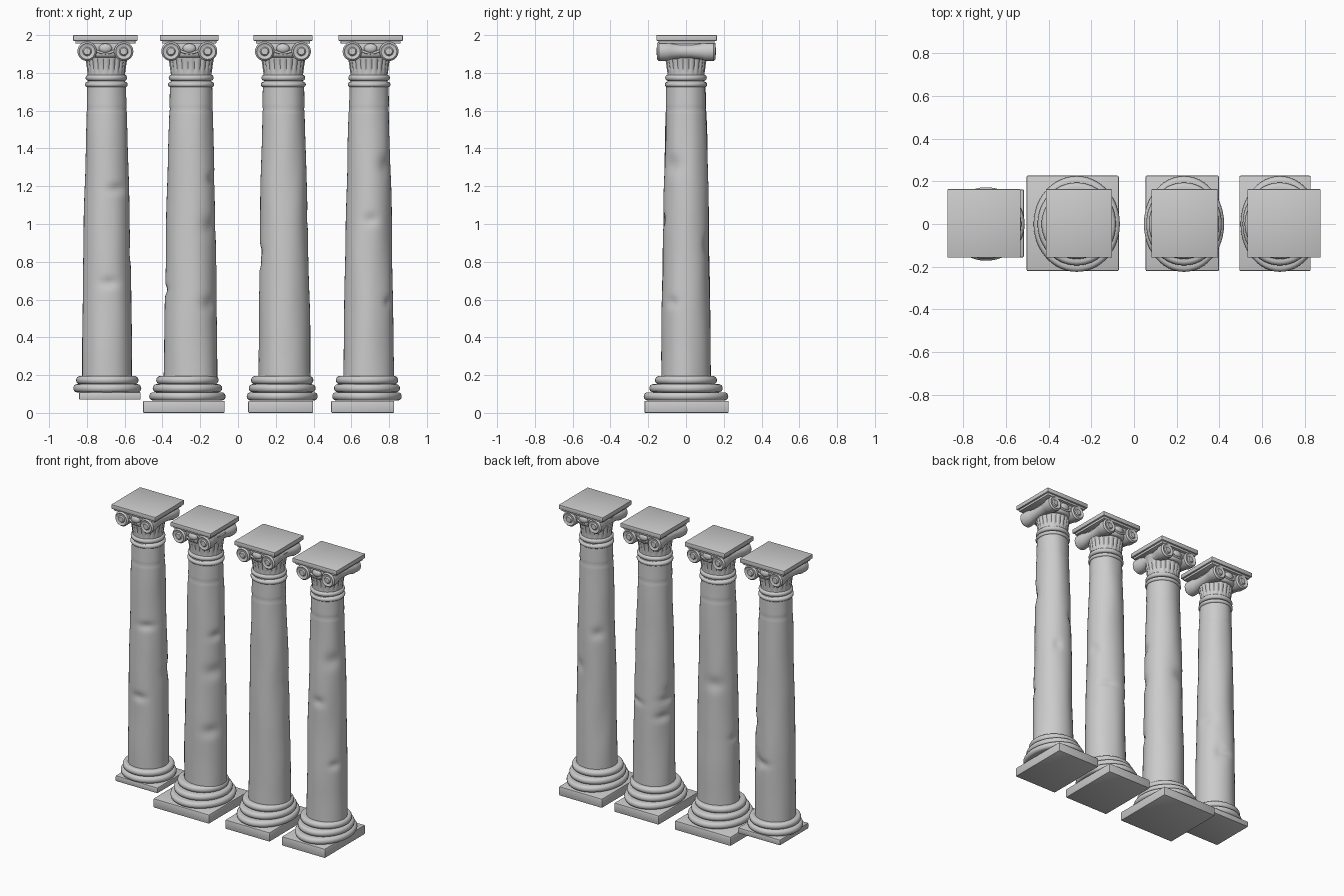
import bpy, bmesh, math, random
from mathutils import Vector, Matrix, noise

if "Cube" in bpy.data.objects:
    bpy.data.objects.remove(bpy.data.objects["Cube"])

random.seed(4)


def finish(name, bm, angle=40):
    bmesh.ops.recalc_face_normals(bm, faces=bm.faces)
    me = bpy.data.meshes.new(name)
    bm.to_mesh(me)
    bm.free()
    ob = bpy.data.objects.new(name, me)
    bpy.context.collection.objects.link(ob)
    bpy.ops.object.select_all(action='DESELECT')
    ob.select_set(True)
    bpy.context.view_layer.objects.active = ob
    bpy.ops.object.shade_smooth_by_angle(angle=math.radians(angle))
    return ob


def lathe(name, rings, seg=40, offset=None, matrix=None):
    """Rings are (z, centre x, radius x, radius y); offset(theta, z) moves the wall."""
    bm = bmesh.new()
    loops = []
    for z, cx, rx, ry in rings:
        loop = []
        for i in range(seg):
            t = math.tau * i / seg
            d = offset(t, z) if offset else 0
            loop.append(bm.verts.new((cx + (rx + d) * math.cos(t), (ry + d) * math.sin(t), z)))
        loops.append(loop)
    for a, b in zip(loops, loops[1:]):
        for i in range(seg):
            j = (i + 1) % seg
            bm.faces.new((a[i], a[j], b[j], b[i]))
    bm.faces.new(loops[0])
    bm.faces.new(loops[-1])
    if matrix:
        bm.transform(matrix)
    return finish(name, bm)


def block(name, cx, half_x, half_y, z0, z1, bevel=0.004):
    """Bevelled slab; every slab sits 0.003 behind the centre line."""
    bm = bmesh.new()
    bmesh.ops.create_cube(bm, size=2)
    bm.transform(Matrix.Translation((cx, 0.003, (z0 + z1) / 2))
                 @ Matrix.Diagonal((half_x, half_y, (z1 - z0) / 2, 1)))
    bmesh.ops.bevel(bm, geom=bm.edges[:], offset=bevel, segments=2, profile=0.5, affect='EDGES')
    return finish(name, bm)


def torus_rings(cx, z0, z1, rx, ry):
    """One rounded moulding as lathe rings."""
    h = (z1 - z0) / 2
    angles = [math.pi * (k / 8 - 0.5) for k in range(9)]
    insets = [h * 0.9 * (1 - math.cos(a)) for a in angles]
    return [(z0 + h + h * math.sin(a), cx, rx - d, ry - d) for a, d in zip(angles, insets)]


def worn(seed):
    """Weathered surface: gentle noise, a masonry joint and scattered chips."""
    chips = [(random.uniform(0, math.tau), random.uniform(0.5, 1.35), random.uniform(0.2, 0.5),
              random.uniform(0.02, 0.05)) for _ in range(5)]

    def f(t, z):
        d = 0.005 * noise.noise(Vector((math.cos(t) * 1.3 + seed * 7, math.sin(t) * 1.3, z * 3)))
        d -= 0.003 * math.exp(-((z - 1.61) / 0.008) ** 2)
        for ct, cz, wt, wz in chips:
            dt = (t - ct + math.pi) % math.tau - math.pi
            d -= 0.012 * math.exp(-(dt / wt) ** 2 - ((z - cz) / wz) ** 2)
        return d
    return f


def flutes(t, z):
    w = max(0, 1 - abs(z - 1.845) / 0.055)
    return 0.007 * min(1, w * 2) * (abs(math.cos(10 * t)) - 0.6)


def mix(a, b, u):
    return a + (b - a) * u


# Capital x, abacus half width, shaft x at top and foot, extra shaft width,
# base x, plinth x, plinth half width, base moulding radius
COLUMNS = [
    (-0.702, 0.171, -0.697, -0.692, 0.001, -0.692, -0.678, 0.163, 0.180),
    (-0.258, 0.155, -0.248, -0.251, 0.010, -0.268, -0.287, 0.216, 0.202),
    (0.238, 0.156, 0.240, 0.246, 0.007, 0.234, 0.226, 0.172, 0.188),
    (0.702, 0.171, 0.694, 0.691, 0.001, 0.683, 0.660, 0.167, 0.184),
]

for n, (cx, ab, top, foot, extra, base, px, phalf, rx) in enumerate(COLUMNS, 1):
    short = n == 1  # the first column has a smaller, raised base
    depth = 0.159 if short else 0.223
    floor = 0.07 if short else 0

    # Plinth and stacked base mouldings
    block(f"plinth_{n}", px, phalf, depth, floor, 0.11 if short else 0.064, 0.006)
    rings = []
    count = 2 if short else 3
    for k in range(count):
        u = k / (count - 1)
        z = 0.195 - 0.043 * (count - k)
        rings += torus_rings(base, z, z + 0.043, mix(rx, 0.165, u),
                             mix(0.172 if short else 0.224, 0.164, u))
    lathe(f"base_mouldings_{n}", rings, 48)

    # Tapered, weathered shaft with a slight swelling
    rings = []
    for k in range(111):
        u = k / 110
        r = mix(0.131, 0.102, u) + 0.004 * math.sin(math.pi * u)
        rings.append((mix(0.18, 1.75, u), mix(foot, top, u), r + extra, r))
    lathe(f"shaft_{n}", rings, 40, worn(n))

    # Double ring under the capital
    lathe(f"neck_rings_{n}", torus_rings(top, 1.725, 1.752, 0.112 + extra, 0.112)
          + torus_rings(top, 1.758, 1.79, 0.109 + extra, 0.11))

    # Fluted bell flaring to the scrolls
    rings = []
    for k in range(11):
        r = 0.097 + 0.026 * (k / 10) ** 2
        rings.append((mix(1.78, 1.93, k / 10), top, r + extra, r))
    lathe(f"fluted_bell_{n}", rings, 80, flutes)
    lathe(f"echinus_{n}", torus_rings(cx, 1.882, 1.922, 0.128, 0.134))

    # Channel joining the scrolls, with a drooping band and a boss on each face
    block(f"scroll_channel_{n}", cx, 0.11, 0.129, 1.91, 1.965, 0.01)
    for side, s in (("front", -1), ("back", 1)):
        bm = bmesh.new()
        bmesh.ops.create_uvsphere(bm, u_segments=16, v_segments=10, radius=1)
        bm.transform(Matrix.Translation((cx, s * 0.13, 1.93))
                     @ Matrix.Diagonal((0.035, 0.018, 0.025, 1)))
        finish(f"{side}_boss_{n}", bm, 180)
        cu = bpy.data.curves.new(f"{side}_scroll_band_{n}", 'CURVE')
        cu.dimensions = '3D'
        cu.bevel_depth = 0.007
        cu.bevel_resolution = 2
        sp = cu.splines.new('POLY')
        sp.points.add(16)
        for i, p in enumerate(sp.points):
            q = i / 8 - 1
            p.co = (cx + 0.1 * q, s * 0.132, 1.905 + 0.05 * q * q, 1)
        bpy.context.collection.objects.link(bpy.data.objects.new(cu.name, cu))

    # Scrolls: waisted rolls running front to back, with a raised eye
    roll = [(-0.158, 0.018), (-0.15, 0.024), (-0.15, 0.036), (-0.155, 0.042),
            (-0.145, 0.051), (-0.1, 0.05), (-0.08, 0.043), (-0.03, 0.036)]
    roll += [(-y, r) for y, r in reversed(roll)]
    for side, s in (("left", -1), ("right", 1)):
        m = Matrix.Translation((cx + s * 0.097, 0.001, 1.914)) @ Matrix.Rotation(math.pi / 2, 4, 'X')
        lathe(f"{side}_scroll_{n}", [(y, 0, r, r) for y, r in roll], 28, matrix=m)

    # Abacus: thin slab on a narrower fillet
    block(f"abacus_fillet_{n}", cx, ab - 0.012, 0.148, 1.955, 1.975)
    block(f"abacus_{n}", cx, ab, 0.16, 1.97, 2.0, 0.003)
